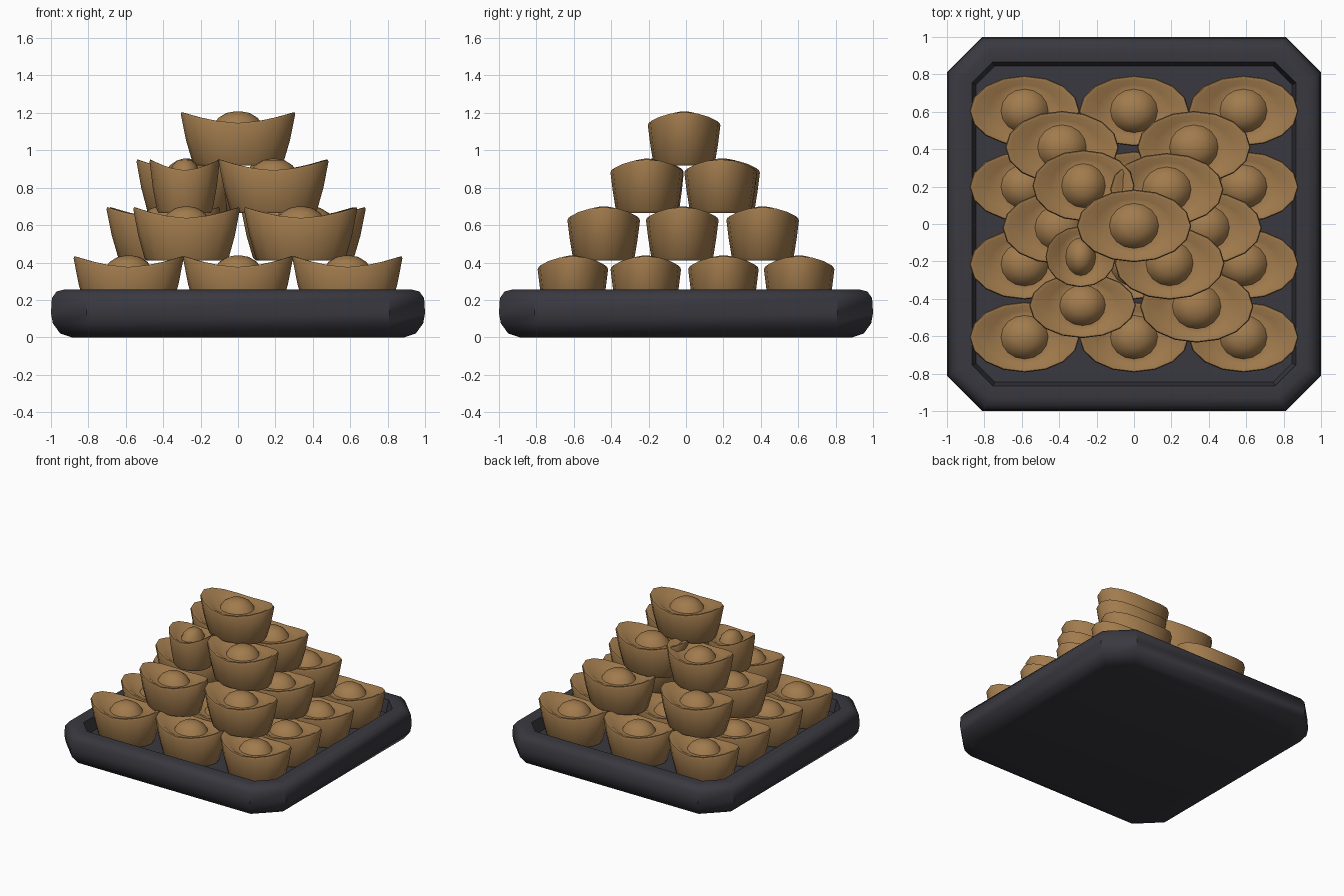
import bpy, bmesh, math

if "Cube" in bpy.data.objects:
    bpy.data.objects.remove(bpy.data.objects["Cube"])

def material(name, rgb):
    m = bpy.data.materials.new(name)
    m.diffuse_color = (*rgb, 1)
    m.use_nodes = True
    m.node_tree.nodes["Principled BSDF"].inputs["Base Color"].default_value = m.diffuse_color
    return m

GOLD = material("dull gold", (0.36, 0.20, 0.075))
DARK = material("dark slate", (0.040, 0.040, 0.050))

def loft(name, rings, mat, angle):
    """Skin a list of equal-length rings and close both ends."""
    bm = bmesh.new()
    rows = [[bm.verts.new(p) for p in r] for r in rings]
    n = len(rows[0])
    for a, b in zip(rows, rows[1:]):
        for i in range(n):
            j = (i + 1) % n
            bm.faces.new((a[i], a[j], b[j], b[i]))
    bm.faces.new(rows[0][::-1])
    bm.faces.new(rows[-1])
    bmesh.ops.recalc_face_normals(bm, faces=bm.faces)
    me = bpy.data.meshes.new(name)
    bm.to_mesh(me)
    bm.free()
    me.materials.append(mat)
    ob = bpy.data.objects.new(name, me)
    bpy.context.collection.objects.link(ob)
    bpy.context.view_layer.objects.active = ob
    ob.select_set(True)
    bpy.ops.object.shade_smooth_by_angle(angle=math.radians(angle))
    ob.select_set(False)
    return ob

# Tray: chamfered square rings from the underside, over the rim, to the floor
def octagon(h, c, z):
    k = h - c
    return [(h, -k, z), (h, k, z), (k, h, z), (-k, h, z),
            (-h, k, z), (-h, -k, z), (-k, -h, z), (k, -h, z)]

tray_profile = [(0.89, 0.15, 0.0), (0.95, 0.17, 0.02), (0.99, 0.185, 0.075),
                (1.0, 0.19, 0.13), (0.995, 0.185, 0.21), (0.97, 0.175, 0.245),
                (0.93, 0.16, 0.255), (0.865, 0.11, 0.25), (0.845, 0.10, 0.15)]
loft("tray", [octagon(*p) for p in tray_profile], DARK, 40)

# Ingot: oval boat with a saddle-shaped rim, a hollow and a central dome
SEG = 16

def oval(rx, ry, z, lift):
    out = []
    for i in range(SEG):
        a = 2 * math.pi * i / SEG
        out.append((rx * math.cos(a), ry * math.sin(a),
                    z + lift * abs(math.cos(a)) ** 1.7))
    return out

ingot_profile = [(0.225, 0.155, 0.0, 0.0), (0.24, 0.165, 0.015, 0.0),
                 (0.275, 0.182, 0.12, 0.015), (0.303, 0.194, 0.215, 0.06),
                 (0.298, 0.189, 0.228, 0.058), (0.275, 0.172, 0.228, 0.052),
                 (0.20, 0.145, 0.215, 0.015), (0.13, 0.12, 0.218, 0.0),
                 (0.105, 0.10, 0.255, 0.0), (0.06, 0.057, 0.282, 0.0),
                 (0.015, 0.015, 0.29, 0.0)]
master = loft("ingot", [oval(*p) for p in ingot_profile], GOLD, 45)

# Pyramid layout: base height, then x, y, width scale, depth scale
layers = [
    (0.148, [(x, y, 0.97, 0.97) for x in (-0.585, 0, 0.585)
             for y in (-0.605, -0.215, 0.2, 0.605)]),
    (0.41, [(-0.385, 0.41, 1, 1), (0.32, 0.41, 1, 1), (-0.40, -0.02, 1, 1),
            (0.38, -0.02, 1, 1), (-0.275, -0.435, 0.94, 0.9), (0.335, -0.44, 1, 1)]),
    (0.665, [(-0.27, 0.205, 0.9, 0.98), (0.175, 0.185, 1, 1),
             (-0.285, -0.175, 0.62, 0.84), (0.19, -0.21, 0.97, 1)]),
    (0.918, [(0, -0.01, 1.01, 1)]),
]
count = 0
for z, spots in layers:
    for x, y, sx, sy in spots:
        ob = master if count == 0 else master.copy()
        if count:
            ob.name = f"ingot_{count}"
            bpy.context.collection.objects.link(ob)
        ob.location = (x, y, z)
        ob.scale = (sx, sy, 1)
        count += 1
